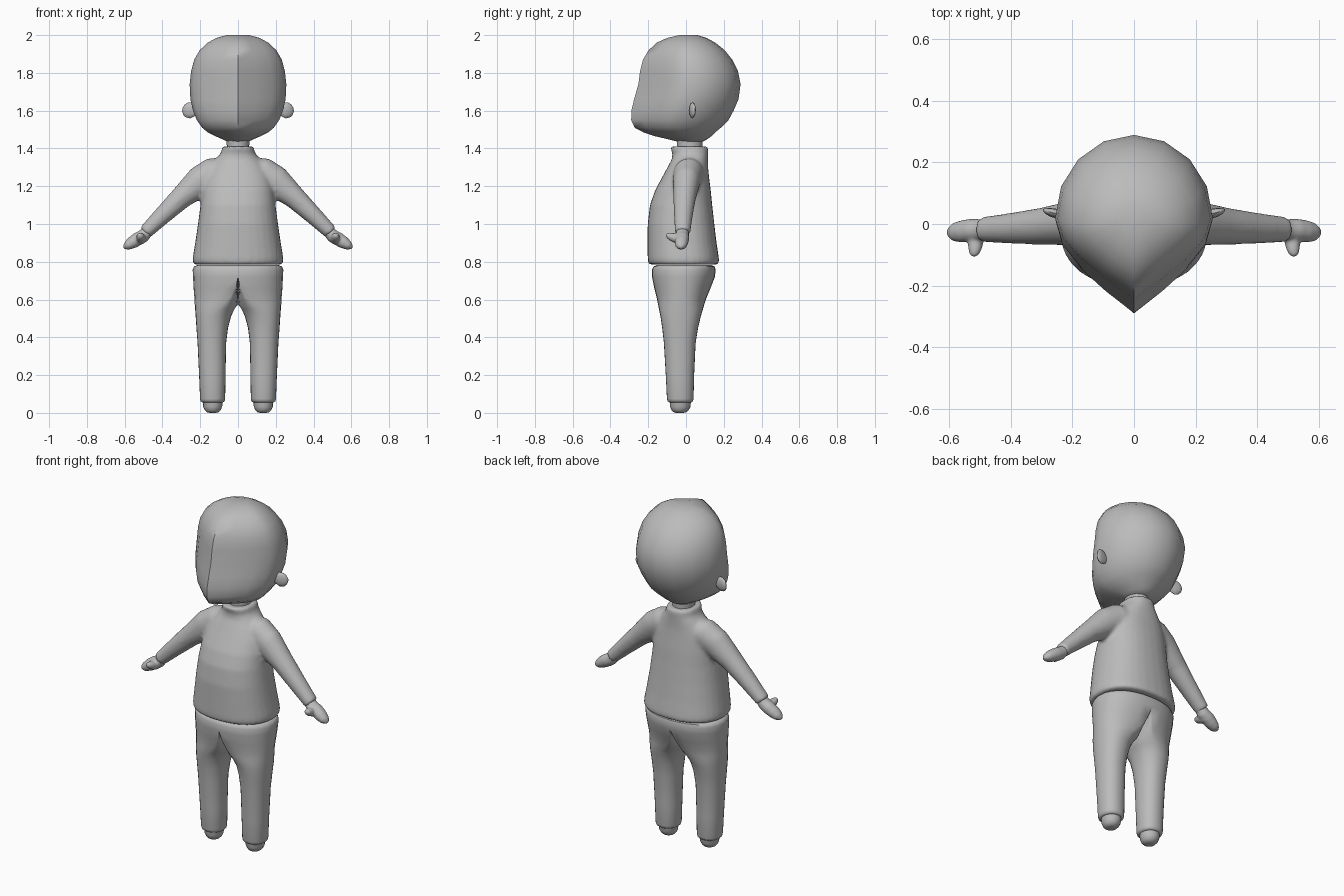
import bpy, bmesh, math
from mathutils import Vector

clay = bpy.data.materials.new("plain grey")
clay.diffuse_color = (0.5, 0.5, 0.5, 1)


def finish(name, bm, angle=50):
    bmesh.ops.recalc_face_normals(bm, faces=bm.faces)
    me = bpy.data.meshes.new(name)
    bm.to_mesh(me)
    bm.free()
    me.materials.append(clay)
    me.shade_smooth()
    me.set_sharp_from_angle(angle=math.radians(angle))
    ob = bpy.data.objects.new(name, me)
    bpy.context.collection.objects.link(ob)
    return ob


def skin(bm, rings):
    """Bridge equal-length rings of points and cap both ends."""
    vs = [[bm.verts.new(p) for p in r] for r in rings]
    n = len(vs[0])
    for a, b in zip(vs, vs[1:]):
        for i in range(n):
            j = (i + 1) % n
            bm.faces.new((a[i], a[j], b[j], b[i]))
    bm.faces.new(vs[0])
    bm.faces.new(vs[-1])


def unit(n, e=2.0):
    """Unit superellipse, starting at the front (-y)."""
    pts = []
    for i in range(n):
        a = 2 * math.pi * i / n
        s, c = math.sin(a), -math.cos(a)
        pts.append((math.copysign(abs(s) ** (2 / e), s), math.copysign(abs(c) ** (2 / e), c)))
    return pts


def stack(rows, pts):
    """Horizontal rings from rows of (z, half width, front y, back y)."""
    return [[(x * w, (f + b) / 2 + y * (b - f) / 2, z) for x, y in pts] for z, w, f, b in rows]


def tube(bm, rows, n=16):
    """Rings along a path in the xz plane: (x, y, z, in-plane radius, y radius)."""
    c = [Vector(r[:3]) for r in rows]
    rings = []
    for i, r in enumerate(rows):
        d = c[min(i + 1, len(c) - 1)] - c[max(i - 1, 0)]
        u = Vector((-d.z, 0, d.x)).normalized()
        rings.append([c[i] + u * r[3] * math.cos(t) + Vector((0, r[4] * math.sin(t), 0))
                      for t in (2 * math.pi * k / n for k in range(n))])
    skin(bm, rings)


def mirror(ob):
    m = ob.modifiers.new("mirror", 'MIRROR')
    m.use_clip = True
    return ob


def blend(ob, size, rounds):
    """Fuse overlapping closed pieces into one soft surface."""
    r = ob.modifiers.new("fuse", 'REMESH')
    r.mode, r.voxel_size, r.use_smooth_shade = 'VOXEL', size, True
    s = ob.modifiers.new("soften", 'SMOOTH')
    s.factor, s.iterations = 0.5, rounds


# Head: sixteen-sided, with the face coming to a soft ridge
plan = []
for x, y in unit(16):
    k = {0.92: 0.80, 0.71: 0.68, 0.38: 0.62}.get(round(-y, 2), 1)
    plan.append((x, y * k))
head_rows = [
    (1.437, .06, -.05, .09), (1.45, .085, -.10, .115), (1.465, .12, -.165, .135),
    (1.485, .16, -.225, .155), (1.51, .19, -.272, .185), (1.55, .218, -.29, .225),
    (1.60, .238, -.289, .252), (1.66, .252, -.275, .278), (1.74, .256, -.252, .289),
    (1.81, .248, -.243, .275), (1.87, .232, -.228, .245), (1.92, .203, -.198, .205),
    (1.96, .160, -.155, .155), (1.985, .115, -.10, .11), (2.0, .06, -.035, .06)]
bm = bmesh.new()
skin(bm, stack(head_rows, plan))
finish("head", bm, 60)

# Ears: thin flaps swept slightly back
bm = bmesh.new()
tube(bm, [(.225, .030, 1.60, .028, .012), (.25, .033, 1.601, .042, .016), (.272, .038, 1.603, .039, .014),
          (.286, .042, 1.604, .028, .010), (.295, .045, 1.605, .008, .003)], 12)
mirror(finish("ears", bm))

# Neck
bm = bmesh.new()
skin(bm, stack([(1.36, .062, -.05, .09), (1.40, .058, -.045, .085), (1.45, .062, -.05, .09)], unit(16)))
finish("neck", bm)

# Shirt: body and both sleeves fused together
bm = bmesh.new()
skin(bm, stack([
    (.785, .228, -.190, .165), (.795, .240, -.201, .176), (.82, .240, -.203, .174), (.90, .227, -.203, .162),
    (1.0, .212, -.203, .150), (1.1, .199, -.191, .139), (1.18, .19, -.163, .131), (1.25, .175, -.125, .122),
    (1.30, .150, -.098, .117), (1.345, .116, -.074, .116), (1.375, .090, -.072, .117),
    (1.395, .087, -.080, .118), (1.41, .083, -.080, .115)], unit(32, 2.3)))
for s in (-1, 1):
    tube(bm, [(s * x, y, z, a, b) for x, y, z, a, b in [
        (.06, .02, 1.285, .070, .075), (.13, .012, 1.265, .088, .080), (.20, .003, 1.225, .083, .073),
        (.30, -.007, 1.140, .060, .060), (.40, -.014, 1.045, .048, .050), (.492, -.018, .955, .038, .041)]], 20)
blend(finish("shirt", bm), .011, 4)

# Hands: mitten with a thumb pointing forward
bm = bmesh.new()
for s in (-1, 1):
    tube(bm, [(s * x, y, z, a, b) for x, y, z, a, b in [
        (.475, -.018, .965, .030, .032), (.500, -.020, .938, .035, .036), (.530, -.020, .921, .036, .037),
        (.560, -.024, .902, .033, .036), (.585, -.026, .886, .025, .030), (.600, -.027, .877, .014, .017),
        (.606, -.027, .873, .004, .005)]], 16)
    rings = []
    for x, y, z, r in [(.515, -.02, .918, .028), (.514, -.055, .924, .027), (.516, -.082, .932, .022),
                       (.518, -.098, .937, .016), (.519, -.107, .940, .005)]:
        rings.append([(s * (x + r * math.cos(t)), y, z + r * math.sin(t))
                      for t in (math.pi * k / 6 for k in range(12))])
    skin(bm, rings)
blend(finish("hands", bm), .006, 3)

# Trousers: half a waist that turns into one leg, then mirrored
# rows: z, inner x, outer x, front y, back y, amount of leg shape
leg_rows = [
    (.782, 0, .215, -.155, .135, 0), (.775, 0, .233, -.172, .152, 0), (.758, 0, .240, -.180, .157, 0),
    (.72, 0, .238, -.180, .153, 0), (.66, 0, .235, -.168, .130, .12), (.61, 0, .231, -.155, .109, .35),
    (.575, 0, .229, -.148, .097, .65), (.55, .020, .227, -.143, .090, .85), (.51, .037, .224, -.135, .078, 1),
    (.45, .053, .220, -.126, .064, 1), (.37, .063, .214, -.117, .051, 1), (.2, .066, .206, -.107, .043, 1),
    (.075, .068, .201, -.101, .040, 1), (.062, .071, .198, -.098, .037, 1), (.056, .079, .190, -.090, .029, 1)]
bm = bmesh.new()
rings = []
for z, xi, xo, f, b, k in leg_rows:
    ring = []
    for x, y in unit(28, 2.2):
        leg = (xi + xo) / 2 + x * (xo - xi) / 2
        ring.append((max(x, 0) * xo * (1 - k) + leg * k if abs(x) < .999 or x > 0 else xi,
                     (f + b) / 2 + y * (b - f) / 2, z))
    rings.append(ring)
skin(bm, rings)
inner = [f for f in bm.faces if all(v.co.x < 1e-4 for v in f.verts)]
bmesh.ops.delete(bm, geom=inner, context='FACES')
mirror(finish("trousers", bm))

# Feet: small rounded stubs below the trouser cuffs
bm = bmesh.new()
for s in (-1, 1):
    rings = stack([(0, .018, -.052, -.012), (.004, .032, -.066, .002), (.014, .042, -.077, .014),
                   (.032, .050, -.084, .024), (.075, .055, -.086, .027)], unit(16))
    skin(bm, [[(x + s * .134, y, z) for x, y, z in r] for r in rings])
finish("feet", bm)
